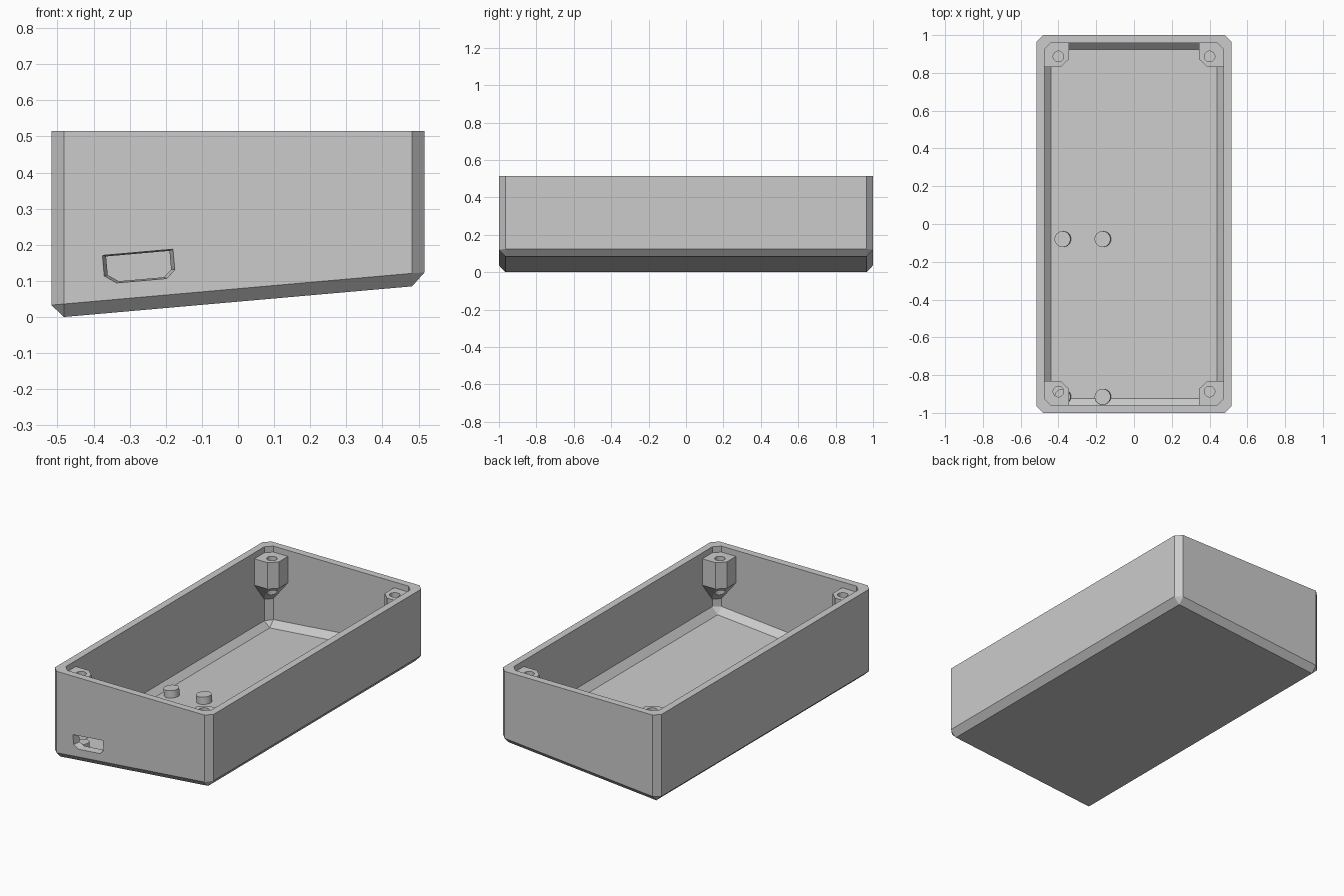
import bpy, bmesh
from math import atan
from mathutils import Matrix, Vector

if "Cube" in bpy.data.objects:
    bpy.data.objects.remove(bpy.data.objects["Cube"])

HX, HY, TOP = 0.517, 1.0, 0.515     # outer half sizes and rim height
WALL, CUT = 0.042, 0.035            # wall thickness and chamfer size
SLOPE = 0.088                       # rise of the tilted floor along x
TILT = Matrix.Rotation(-atan(SLOPE), 4, 'Y')

grey = bpy.data.materials.new("plastic_grey")
grey.use_nodes = True
grey.diffuse_color = (0.6, 0.6, 0.6, 1)
grey.node_tree.nodes["Principled BSDF"].inputs["Base Color"].default_value = (0.6, 0.6, 0.6, 1)


def finish(bm, name):
    bmesh.ops.recalc_face_normals(bm, faces=bm.faces)
    mesh = bpy.data.meshes.new(name)
    bm.to_mesh(mesh)
    bm.free()
    mesh.materials.append(grey)
    obj = bpy.data.objects.new(name, mesh)
    bpy.context.collection.objects.link(obj)
    return obj


def hull(points, name):
    bm = bmesh.new()
    for p in points:
        bm.verts.new(p)
    result = bmesh.ops.convex_hull(bm, input=bm.verts)
    extra = {v for v in result["geom_interior"] if isinstance(v, bmesh.types.BMVert)}
    bmesh.ops.delete(bm, geom=list(extra), context='VERTS')
    return finish(bm, name)


def cylinder(name, matrix, radius, depth, sides=32):
    bm = bmesh.new()
    bmesh.ops.create_cone(bm, cap_ends=True, segments=sides, radius1=radius,
                          radius2=radius, depth=depth, matrix=matrix)
    return finish(bm, name)


def subtract(target, cutter):
    mod = target.modifiers.new("cut", 'BOOLEAN')
    mod.operation, mod.solver, mod.object = 'DIFFERENCE', 'EXACT', cutter
    bpy.context.view_layer.objects.active = target
    bpy.ops.object.modifier_apply(modifier=mod.name)
    bpy.data.objects.remove(cutter)


def ring(bm, hx, hy, cut, height, slope=0.0):
    """Chamfered rectangle whose height follows the tilt."""
    pts = [(hx, cut - hy), (hx, hy - cut), (hx - cut, hy), (cut - hx, hy),
           (-hx, hy - cut), (-hx, cut - hy), (cut - hx, -hy), (hx - cut, -hy)]
    return [bm.verts.new((x, y, height + slope * x)) for x, y in pts]


# Open tray: outer skin, rim, inner skin, tilted floor
bm = bmesh.new()
base = SLOPE * (HX - CUT)
floor = base + 0.043
ix, iy = HX - WALL, HY - WALL
rings = [ring(bm, HX - CUT, HY - CUT, 0, base, SLOPE),
         ring(bm, HX, HY, CUT, base + 0.036, SLOPE),
         ring(bm, HX, HY, CUT, TOP),
         ring(bm, ix, iy, CUT, TOP),
         ring(bm, ix, iy, CUT, floor + 0.036, SLOPE),
         ring(bm, ix - CUT, iy - CUT, 0, floor, SLOPE)]
for a, b in zip(rings, rings[1:]):
    for i in range(8):
        j = (i + 1) % 8
        bm.faces.new((a[i], a[j], b[j], b[i]))
bm.faces.new(rings[0])
bm.faces.new(rings[-1])
bmesh.ops.remove_doubles(bm, verts=bm.verts, dist=0.0001)
tray = finish(bm, "tray")

# Tapered connector port through the front wall, tilted with the floor
port = [(-0.096, 0.037), (0.099, 0.037), (0.099, -0.02),
        (0.075, -0.042), (-0.064, -0.042), (-0.096, -0.02)]
points = []
for y, s in ((-1.01, 1.03), (-0.94, 0.86)):
    for x, z in port:
        points.append(TILT @ Vector((x * s, 0, z * s)) + Vector((-0.276, y, 0.142)))
subtract(tray, hull(points, "port_cutter"))

# Screw posts in the corners, tapering down into the corner
outline = [(0.48, 0.83), (0.39, 0.83), (0.345, 0.872),
           (0.345, 0.963), (0.445, 0.963), (0.48, 0.927)]
for sx, side in ((-1, "right"), (1, "left")):
    for sy, end in ((-1, "front"), (1, "back")):
        pts = [(sx * x, sy * y, z) for x, y in outline for z in (0.325, 0.48)]
        pts += [(sx * x, sy * y, 0.2) for x, y in outline[-2:]]
        post = hull(pts, f"screw_post_{end}_{side}")
        hole = cylinder("hole_cutter", Matrix.Translation((sx * 0.4, sy * 0.887, 0.35)), 0.028, 0.5)
        subtract(post, hole)

# Board pegs standing square on the tilted floor
for x, side in ((-0.375, "right"), (-0.163, "left")):
    for y, end in ((-0.915, "front"), (-0.08, "middle")):
        spot = Matrix.Translation((x, y, floor + SLOPE * x))
        peg = cylinder(f"board_peg_{end}_{side}",
                       spot @ TILT @ Matrix.Translation((0, 0, 0.015)), 0.042, 0.054)

# Smooth round surfaces, crisp edges
bpy.ops.object.select_all(action='DESELECT')
for obj in bpy.context.collection.objects:
    if obj.type == 'MESH' and obj.name.startswith(("screw_post", "board_peg")):
        obj.select_set(True)
        bpy.context.view_layer.objects.active = obj
bpy.ops.object.shade_smooth_by_angle(angle=0.5)
